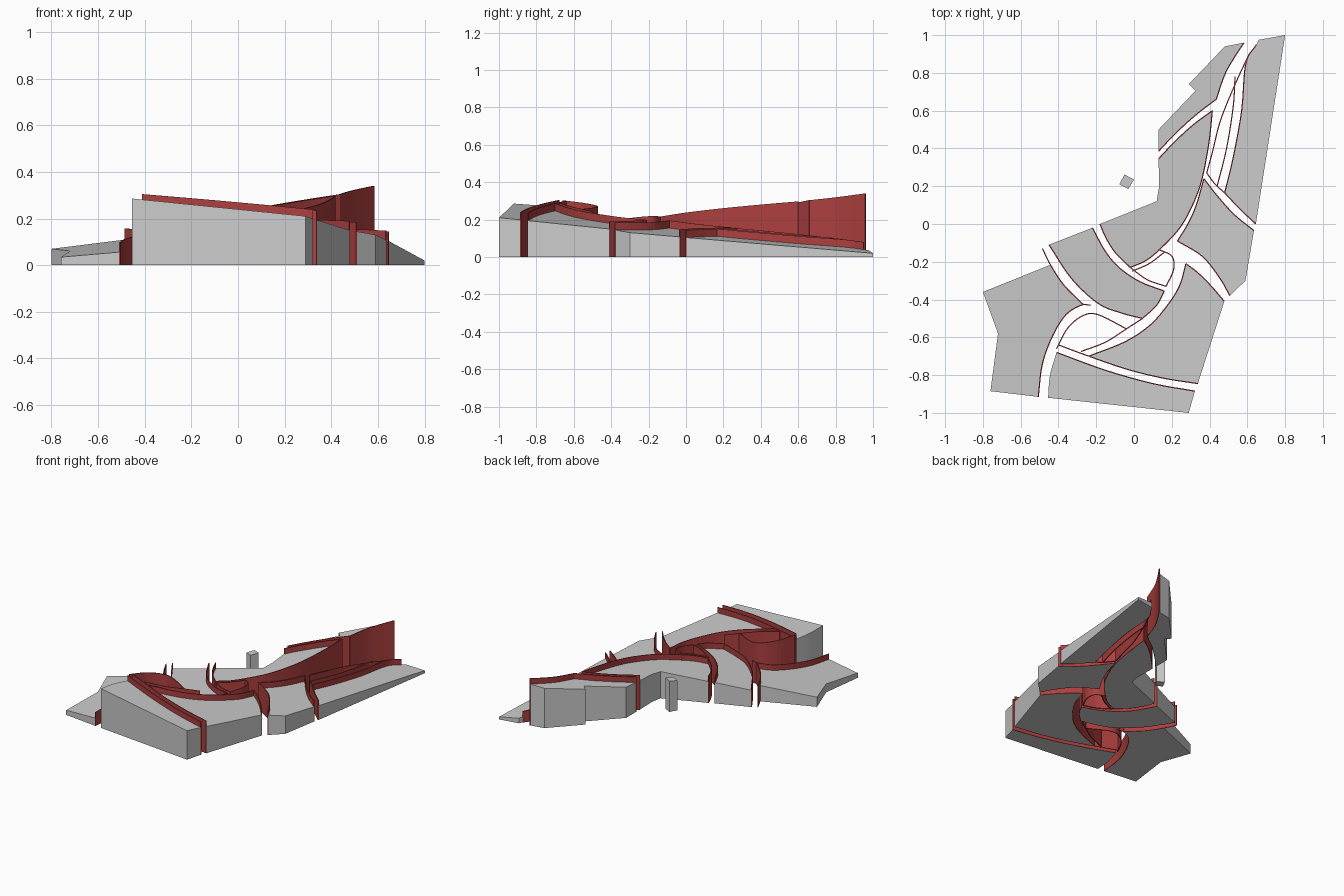
import bpy, bmesh
from mathutils import Vector

if "Cube" in bpy.data.objects:
    bpy.data.objects.remove(bpy.data.objects["Cube"])

# the two sloping ground planes on either side of the main road
def east(x, y): return 0.21 - 0.1087 * (x - 0.29) - 0.0673 * (y + 1)
def west(x, y): return 0.07 + 0.095 * (x + 0.8) + 0.075 * (y + 0.36)

red = bpy.data.materials.new("red_wall")
red.diffuse_color = (0.42, 0.05, 0.05, 1)
red.use_nodes = True
red.node_tree.nodes["Principled BSDF"].inputs["Base Color"].default_value = red.diffuse_color

def smooth(pts, n=5):
    """Smooth curve through the given plan points."""
    p = [Vector(q) for q in pts]
    p = [2 * p[0] - p[1]] + p + [2 * p[-1] - p[-2]]
    out = []
    for i in range(1, len(p) - 2):
        a, b, c, d = p[i - 1:i + 3]
        for k in range(n):
            t = k / n
            out.append(0.5 * (2 * b + (c - a) * t + (2 * a - 5 * b + 4 * c - d) * t**2
                              + (3 * b - a - 3 * c + d) * t**3))
    return out + [p[-2]]

def finish(bm, name, mat=None):
    bmesh.ops.recalc_face_normals(bm, faces=bm.faces)
    me = bpy.data.meshes.new(name)
    bm.to_mesh(me)
    bm.free()
    ob = bpy.data.objects.new(name, me)
    bpy.context.collection.objects.link(ob)
    if mat:
        me.materials.append(mat)

def block(name, plane, *parts):
    """Closed prism from z = 0 to the sloping plane."""
    pts = []
    for part in parts:
        for q in part:
            q = Vector(q)
            if not pts or (q - pts[-1]).length > 1e-3:
                pts.append(q)
    if (pts[0] - pts[-1]).length < 1e-3:
        pts.pop()
    bm = bmesh.new()
    lo = [bm.verts.new((q.x, q.y, 0)) for q in pts]
    hi = [bm.verts.new((q.x, q.y, plane(q.x, q.y))) for q in pts]
    bm.faces.new(lo)
    bm.faces.new(hi)
    for i in range(len(pts)):
        j = (i + 1) % len(pts)
        bm.faces.new((lo[i], lo[j], hi[j], hi[i]))
    finish(bm, name)

def wall(name, plane, pts, rise=0.04, t=0.003):
    """Thin upright wall following a curve, standing proud of the ground."""
    bm = bmesh.new()
    rings = []
    for i, q in enumerate(pts):
        d = (pts[min(i + 1, len(pts) - 1)] - pts[max(i - 1, 0)]).normalized()
        n = Vector((-d.y, d.x)) * t
        h = plane(q.x, q.y) + rise
        a, b = q + n, q - n
        rings.append([bm.verts.new(v) for v in
                      ((a.x, a.y, 0), (b.x, b.y, 0), (b.x, b.y, h), (a.x, a.y, h))])
    for r, s in zip(rings, rings[1:]):
        for k in range(4):
            m = (k + 1) % 4
            bm.faces.new((r[k], r[m], s[m], s[k]))
    bm.faces.new(rings[0])
    bm.faces.new(rings[-1])
    finish(bm, name, red)

# road edges in plan
main_nw = smooth([(.583, .96), (.53, .88), (.48, .79), (.435, .66)])
gully_nw = smooth([(.435, .66), (.33, .58), (.22, .48), (.13, .385)])
gully_c = smooth([(.13, .345), (.22, .44), (.32, .53), (.415, .6)])
main_c = smooth([(.415, .6), (.395, .42), (.355, .22), (.3, .08), (.235, -.03),
                 (.13, -.14), (.06, -.195), (-.02, -.23)])
upper_c = smooth([(-.02, -.23), (-.1, -.15), (-.15, -.07), (-.18, 0)])
upper_b = smooth([(-.22, -.02), (-.155, -.14), (-.08, -.23), (.03, -.305), (.16, -.355)])
main_b = smooth([(.16, -.355), (.12, -.43), (.045, -.5)])
lower_b = smooth([(.045, -.5), (-.07, -.47), (-.19, -.42), (-.33, -.29), (-.45, -.11)])
lower_a = smooth([(-.485, -.13), (-.44, -.22), (-.37, -.325), (-.27, -.425)])
south_a = smooth([(-.23, -.43), (-.28, -.43), (-.36, -.48), (-.43, -.59), (-.485, -.74), (-.507, -.915)])
cross_d = smooth([(-.41, -.68), (-.15, -.775), (.1, -.845), (.322, -.885)])
cross_e = smooth([(-.4, -.64), (-.28, -.685), (-.05, -.765), (.15, -.815), (.338, -.845)])
main_e = smooth([(-.24, -.7), (-.05, -.625), (.08, -.54), (.17, -.44), (.24, -.33), (.275, -.21)])
side_e = smooth([(.275, -.21), (.34, -.26), (.41, -.33), (.478, -.41)])
side_h = smooth([(.508, -.38), (.45, -.28), (.36, -.17), (.23, -.09)])
main_h = smooth([(.23, -.09), (.285, .0), (.33, .1), (.37, .24)])
ramp_h = smooth([(.37, .24), (.44, .15), (.53, .05), (.635, -.035)])
ramp_f = smooth([(.645, 0), (.56, .08), (.48, .165)])
slip_f = smooth([(.48, .165), (.525, .35), (.57, .6), (.592, .85), (.648, .95)])

# ground blocks
block("north_west_ground", west, main_nw, gully_nw,
      [(.13, .5), (.325, .705), (.29, .74), (.48, .94)])
block("centre_ground", west, gully_c, main_c, upper_c, [(.12, .12), (.133, .2)])
block("west_ground", west, upper_b, main_b, lower_b)
block("far_west_ground", west, [(-.8, -.36), (-.44, -.215)], lower_a[5:], south_a,
      [(-.76, -.885), (-.72, -.58)])
block("south_ground", east, cross_d, [(.29, -1)],
      smooth([(-.455, -.92), (-.445, -.8), (-.41, -.68)]))
block("south_east_ground", east, main_e, side_e, [(.338, -.845)], cross_e[8:][::-1])
block("east_ground", east, side_h, main_h, ramp_h, [(.59, -.3)])
block("north_east_ground", east, ramp_f, slip_f, [(.66, .975), (.8, 1)])
block("post", lambda x, y: west(x, y) + 0.035,
      [(-.05, .262), (.0, .235), (-.03, .185), (-.078, .21)])

# retaining walls along the road edges
west_walls = dict(main_north=main_nw, gully_north=gully_nw, gully_south=gully_c,
                  main_centre=main_c, upper_north=upper_c, upper_south=upper_b,
                  main_west=main_b, lower_north=lower_b, lower_south=lower_a, south_curve=south_a)
east_walls = dict(cross_south=cross_d, cross_north=cross_e, main_south=main_e, side_south=side_e,
                  side_north=side_h, main_east=main_h, ramp_south=ramp_h, ramp_north=ramp_f,
                  slip_east=slip_f)
for walls, plane in ((west_walls, west), (east_walls, east)):
    for key, pts in walls.items():
        wall(key + "_wall", plane, pts)

# walls around the hollow traffic islands
wall("south_island_curve_wall", east,
     smooth([(-.04, -.555), (-.19, -.48), (-.27, -.485), (-.35, -.55), (-.41, -.66)]))
wall("south_island_road_wall", east, smooth([(-.28, -.675), (-.15, -.625), (-.04, -.555), (.045, -.5)]))
wall("centre_island_north_wall", west, smooth([(-.01, -.25), (.08, -.21), (.16, -.15)]))
wall("centre_island_east_wall", west, smooth([(.13, -.135), (.2, -.17), (.21, -.24), (.17, -.33)]))
wall("centre_island_south_wall", west, smooth([(-.02, -.23), (.07, -.295), (.17, -.33)]))
wall("slip_island_west_wall", east, smooth([(.61, .9), (.54, .75), (.46, .555), (.415, .38), (.385, .27)]))
wall("slip_island_east_wall", east, smooth([(.535, .78), (.525, .62), (.49, .4), (.44, .2)]))
wall("ramp_gore_wall", east, smooth([(.385, .27), (.43, .21), (.48, .165)]))
